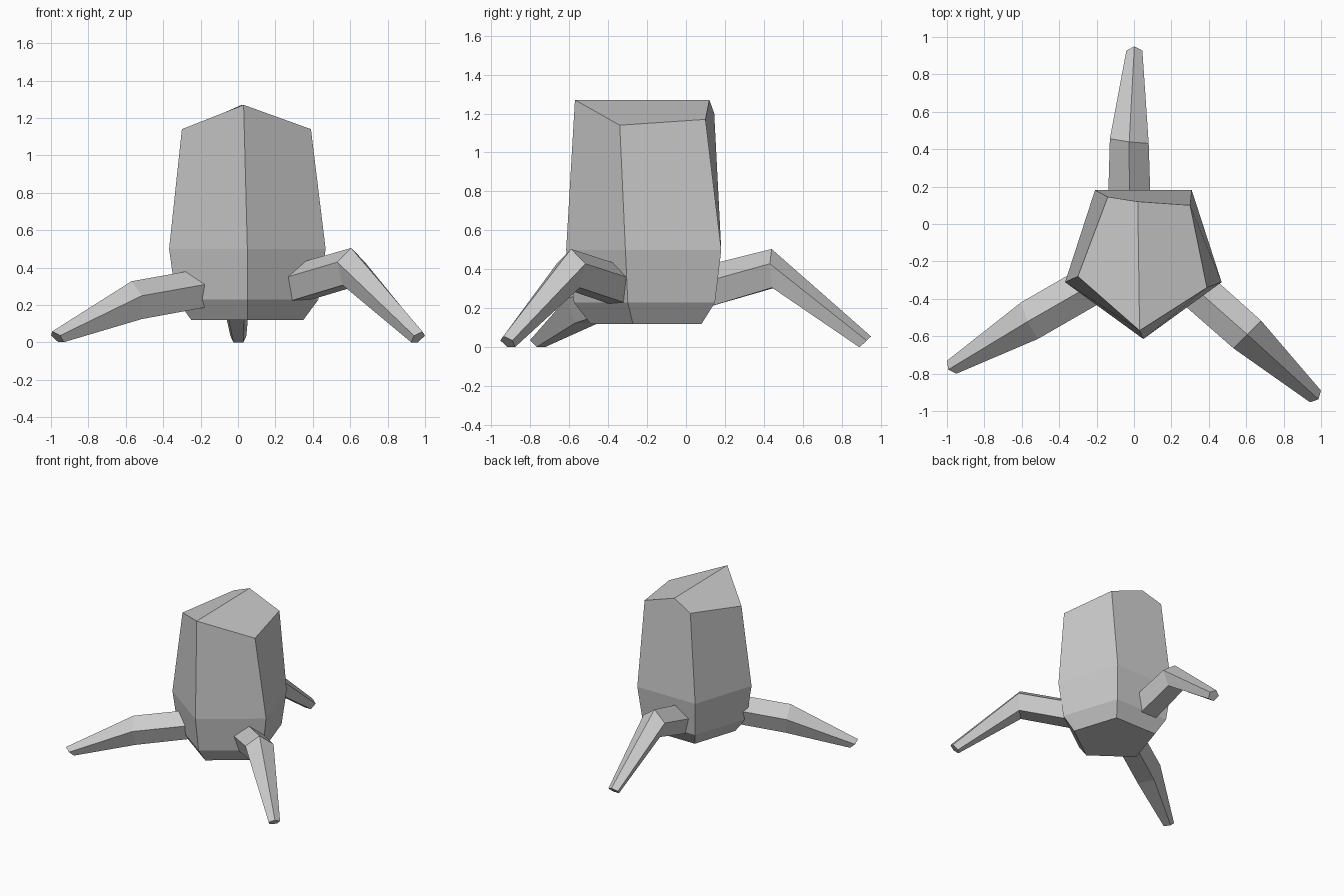
import bpy, bmesh
from math import sin, cos, radians
from mathutils import Vector

if "Cube" in bpy.data.objects:
    bpy.data.objects.remove(bpy.data.objects["Cube"])


def pentagon(center, r, start):
    # five points in the horizontal plane
    return [Vector((center[0] + r * cos(radians(start + 72 * i)),
                    center[1] + r * sin(radians(start + 72 * i)), center[2])) for i in range(5)]


def leg_ring(center, r, heading, tilt):
    # pentagonal section, one corner up; tilt leans the top outward
    h, t = radians(heading), radians(tilt)
    out = Vector((cos(h), sin(h), 0))
    side = Vector((-sin(h), cos(h), 0))
    up = out * sin(t) + Vector((0, 0, cos(t)))
    return [Vector(center) + r * (up * cos(radians(72 * i)) + side * sin(radians(72 * i)))
            for i in range(5)]


def finish(bm, name):
    bmesh.ops.recalc_face_normals(bm, faces=bm.faces)
    mesh = bpy.data.meshes.new(name)
    bm.to_mesh(mesh)
    bm.free()
    bpy.context.collection.objects.link(bpy.data.objects.new(name, mesh))


def loft(rings):
    # bridge successive five-sided rings and close the first one
    bm = bmesh.new()
    vs = [[bm.verts.new(p) for p in ring] for ring in rings]
    for a, b in zip(vs, vs[1:]):
        for i in range(5):
            j = (i + 1) % 5
            bm.faces.new((a[i], a[j], b[j], b[i]))
    bm.faces.new(vs[0][::-1])
    return bm, vs


# body: tapered pentagonal hull, corners ordered from the front anticlockwise
rings = [pentagon((0.05, -0.175, z), r, -90) for z, r in ((0.12, 0.315), (0.23, 0.40), (0.50, 0.44))]
rim = [Vector(p) for p in ((0.03, -0.57, 1.27), (0.39, -0.34, 1.14), (0.30, 0.10, 1.17),
                           (-0.14, 0.145, 1.20), (-0.30, -0.28, 1.14))]
bm, vs = loft(rings + [rim])
# pitched top: ridge end sits on the back wall
front, right, back_r, back_l, left = vs[-1]
ridge = bm.verts.new((0.02, 0.12, 1.27))
back = [f for f in bm.faces if back_r in f.verts and back_l in f.verts][0]
bmesh.ops.delete(bm, geom=[back], context='FACES_ONLY')
bm.faces.new((vs[2][2], vs[2][3], back_l, ridge, back_r))
bm.edges.remove(bm.edges.get((back_r, back_l))) if bm.edges.get((back_r, back_l)) else None
bm.faces.new((front, right, back_r, ridge))
bm.faces.new((front, ridge, back_l, left))
finish(bm, "body")

# legs: hip, knee and foot sections as (center, radius, heading, tilt)
legs = {
    "left_leg": (((-0.20, -0.31, 0.28), 0.113, 210, 0),
                 ((-0.555, -0.515, 0.215), 0.113, 205, 8),
                 ((-0.967, -0.76, 0.027), 0.045, 215, 45)),
    "right_leg": (((0.30, -0.32, 0.305), 0.112, -42, 0),
                  ((0.605, -0.59, 0.395), 0.11, -45, 0),
                  ((0.963, -0.915, 0.026), 0.045, -43, 46)),
    "back_leg": (((-0.025, 0.10, 0.30), 0.12, 90, 0),
                 ((-0.025, 0.445, 0.395), 0.11, 83, -3),
                 ((0.002, 0.917, 0.025), 0.045, 90, 47)),
}
for name, sections in legs.items():
    bm, vs = loft([leg_ring(*s) for s in sections])
    bm.faces.new(vs[-1])
    finish(bm, name)
